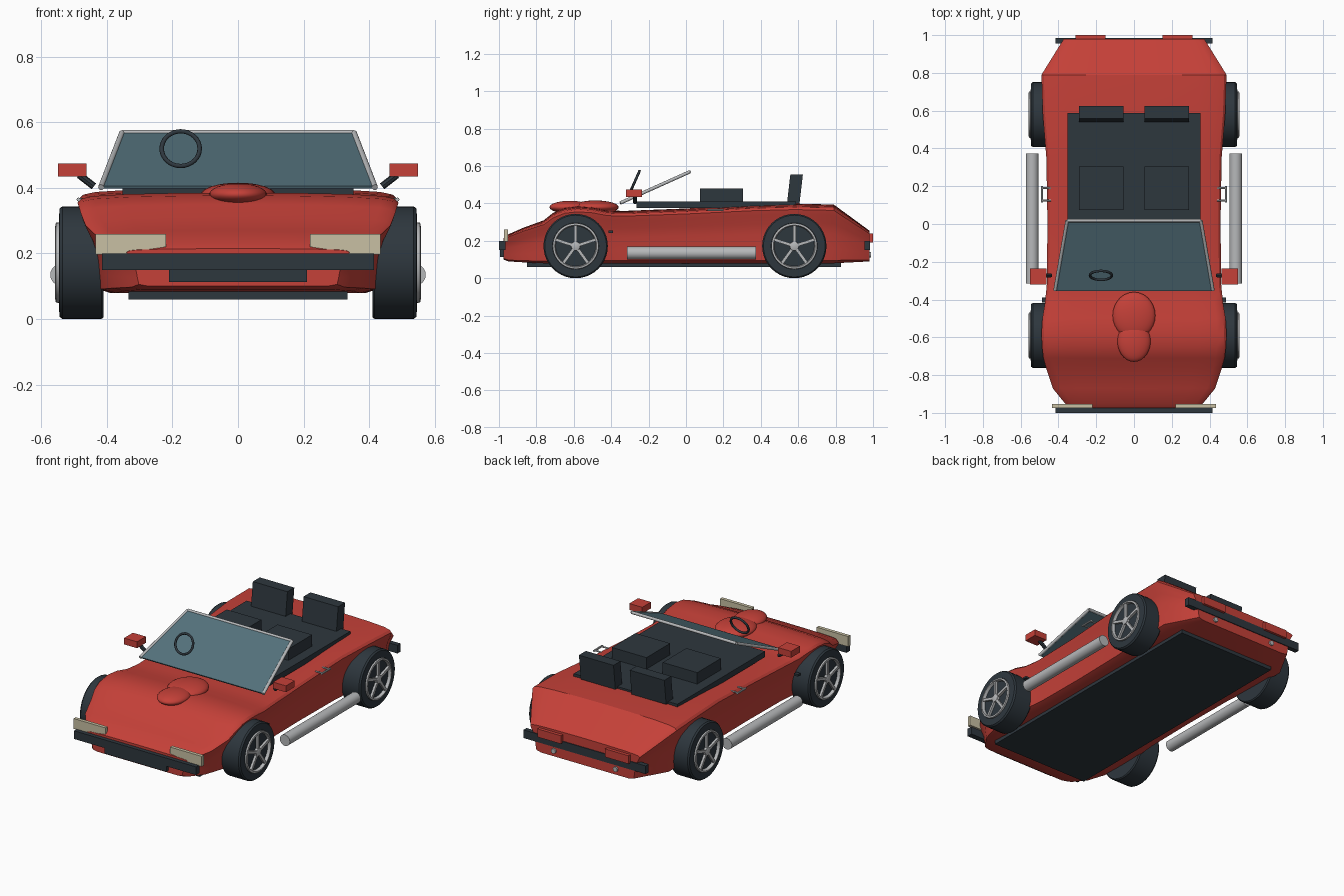
import bpy, bmesh, math
from mathutils import Vector, Matrix

if "Cube" in bpy.data.objects:
    bpy.data.objects.remove(bpy.data.objects["Cube"])


def material(name, rgb):
    m = bpy.data.materials.new(name)
    m.diffuse_color = (*rgb, 1)
    m.use_nodes = True
    m.node_tree.nodes["Principled BSDF"].inputs["Base Color"].default_value = m.diffuse_color
    return m


RED = material("red paint", (0.56, 0.052, 0.04))
DARK = material("dark trim", (0.027, 0.038, 0.048))
SILVER = material("silver metal", (0.47, 0.48, 0.49))
GLASS = material("tinted glass", (0.09, 0.17, 0.205))
CREAM = material("headlight cream", (0.58, 0.53, 0.37))


def finish(name, bm, mat, smooth=None):
    bmesh.ops.recalc_face_normals(bm, faces=bm.faces)
    me = bpy.data.meshes.new(name)
    bm.to_mesh(me)
    bm.free()
    me.materials.append(mat)
    ob = bpy.data.objects.new(name, me)
    bpy.context.collection.objects.link(ob)
    if smooth:
        bpy.ops.object.select_all(action='DESELECT')
        ob.select_set(True)
        bpy.context.view_layer.objects.active = ob
        bpy.ops.object.shade_smooth_by_angle(angle=math.radians(smooth))
    return ob


def box(name, mat, lo, hi, shear_y=0):
    """Box between two corners; the top can be shifted along y."""
    bm = bmesh.new()
    bmesh.ops.create_cube(bm, size=1)
    lo, hi = Vector(lo), Vector(hi)
    for v in bm.verts:
        top = v.co.z > 0
        v.co = [lo[i] + (v.co[i] + 0.5) * (hi[i] - lo[i]) for i in range(3)]
        v.co.y += shear_y * top
    return finish(name, bm, mat)


def rod(name, mat, a, b, r, segs=16):
    bm = bmesh.new()
    a, b = Vector(a), Vector(b)
    d = b - a
    mtx = Matrix.Translation((a + b) / 2) @ d.to_track_quat('Z', 'Y').to_matrix().to_4x4()
    bmesh.ops.create_cone(bm, cap_ends=True, segments=segs, radius1=r, radius2=r,
                          depth=d.length, matrix=mtx)
    return finish(name, bm, mat, 40)


def prism(name, mat, pts, y0, y1):
    """Extrude an (x, z) outline along y."""
    bm = bmesh.new()
    f = bm.faces.new([bm.verts.new((x, y0, z)) for x, z in pts])
    ext = bmesh.ops.extrude_face_region(bm, geom=[f])
    for v in ext["geom"]:
        if isinstance(v, bmesh.types.BMVert):
            v.co.y = y1
    return finish(name, bm, mat)


def rings(name, mat, loops, smooth, closed=False):
    """Skin a row of equal point loops, capping both ends or closing the row."""
    bm = bmesh.new()
    rows = [[bm.verts.new(p) for p in loop] for loop in loops]
    n = len(rows[0])
    pairs = list(zip(rows, rows[1:])) + ([(rows[-1], rows[0])] if closed else [])
    for r0, r1 in pairs:
        for i in range(n):
            j = (i + 1) % n
            bm.faces.new((r0[i], r0[j], r1[j], r1[i]))
    if not closed:
        bm.faces.new(rows[0])
        bm.faces.new(rows[-1])
    return finish(name, bm, mat, smooth)


def lathe_x(name, mat, profile, cy, cz, segs=40, closed=False):
    """Revolve (x, radius) points about an axle along x."""
    loops = [[(x, cy + r * math.cos(k * math.tau / segs), cz + r * math.sin(k * math.tau / segs))
              for k in range(segs)] for x, r in profile]
    return rings(name, mat, loops, 35, closed)


# Body shell: stations of (y, half width, top height, bottom height)
stations = [
    (-0.975, 0.34, 0.215, 0.10), (-0.95, 0.365, 0.235, 0.09), (-0.87, 0.43, 0.27, 0.085),
    (-0.76, 0.466, 0.31, 0.08), (-0.71, 0.48, 0.35, 0.08), (-0.65, 0.487, 0.377, 0.08),
    (-0.58, 0.49, 0.386, 0.08), (-0.50, 0.485, 0.38, 0.08), (-0.42, 0.472, 0.363, 0.08),
    (-0.33, 0.462, 0.36, 0.08), (0.0, 0.458, 0.373, 0.08), (0.35, 0.464, 0.392, 0.08),
    (0.58, 0.483, 0.399, 0.08), (0.79, 0.49, 0.394, 0.08), (0.98, 0.372, 0.255, 0.09)]
# Half section: (width fraction, drop below top as fraction of height)
section = [(0.35, 0.004), (0.7, 0.016), (0.9, 0.035), (0.975, 0.06), (1.0, 0.10), (0.985, 0.18),
           (0.945, 0.33), (0.92, 0.5), (0.905, 0.75), (0.89, 0.95), (0.80, 1.0)]
body = []
for y, w, t, b in stations:
    half = [(f * w, y, t - d * (t - b)) for f, d in section]
    body.append([(0, y, t)] + half + [(-x, yy, z) for x, yy, z in reversed(half)])
rings("body_shell", RED, body, 32)

# Hood bulge from two overlapping ellipsoids
for name, cy, size in (("hood_bulge_rear", -0.485, (0.113, 0.125, 0.036)),
                       ("hood_bulge_front", -0.62, (0.088, 0.11, 0.034))):
    bm = bmesh.new()
    bmesh.ops.create_uvsphere(bm, u_segments=28, v_segments=16, radius=1, matrix=Matrix.Translation(
        (0, cy, 0.38)) @ Matrix.Diagonal((*size, 1)))
    finish(name, bm, RED, 60)

# Underbody and cockpit floor
box("underbody_panel", DARK, (-0.335, -0.85, 0.06), (0.335, 0.83, 0.086))
box("cockpit_floor", DARK, (-0.352, -0.265, 0.375), (0.352, 0.587, 0.41))

# Bumpers
box("front_bumper", DARK, (-0.415, -1.0, 0.15), (0.415, -0.965, 0.2))
box("front_grille", DARK, (-0.21, -0.995, 0.113), (0.21, -0.96, 0.152))
box("rear_bumper", DARK, (-0.415, 0.955, 0.15), (0.415, 0.985, 0.2))

# Windshield glass and frame
base_y, base_z, top_y, top_z = -0.352, 0.402, 0.018, 0.568
corners = [(-0.418, base_y, base_z), (0.418, base_y, base_z),
           (0.354, top_y, top_z), (-0.354, top_y, top_z)]
off = Vector((0, -(top_z - base_z), top_y - base_y)).normalized() * 0.004
rings("windshield_glass", GLASS,
      [[Vector(c) - off for c in corners], [Vector(c) + off for c in corners]], None)
rod("windshield_top_rail", SILVER, corners[2], corners[3], 0.009)

# Steering wheel
tilt = Matrix.Translation((-0.175, -0.272, 0.52)) @ Matrix.Rotation(math.radians(66), 4, 'X')
loops = []
for k in range(32):
    a = k * math.tau / 32
    loops.append([tilt @ Vector(((0.058 + 0.007 * math.cos(q)) * math.cos(a),
                                 (0.058 + 0.007 * math.cos(q)) * math.sin(a),
                                 0.007 * math.sin(q)))
                  for q in [i * math.tau / 8 for i in range(8)]])
rings("steering_wheel", DARK, loops, 60, closed=True)

# Parts repeated on both sides
for s, side in ((1, "right"), (-1, "left")):
    def sbox(name, mat, lo, hi, shear=0):
        x0, x1 = sorted((s * lo[0], s * hi[0]))
        box(f"{side}_{name}", mat, (x0, *lo[1:]), (x1, *hi[1:]), shear)

    rod(f"{side}_windshield_post", SILVER, (s * 0.418, base_y, base_z),
        (s * 0.354, top_y, top_z), 0.009)
    # Seats
    sbox("seat_cushion", DARK, (0.055, 0.075, 0.40), (0.29, 0.305, 0.48))
    sbox("seat_back", DARK, (0.055, 0.54, 0.40), (0.29, 0.607, 0.555), 0.018)
    # Side exhaust pipe and rear tips
    rod(f"{side}_side_pipe", SILVER, (s * 0.539, -0.315, 0.135), (s * 0.539, 0.373, 0.135), 0.034, 24)
    rod(f"{side}_exhaust_tip", SILVER, (s * 0.21, 0.94, 0.125), (s * 0.21, 0.99, 0.125), 0.015)
    # Lamps
    prism(f"{side}_headlight", CREAM, [(s * x, z) for x, z in (
        (0.435, 0.26), (0.22, 0.26), (0.22, 0.22), (0.305, 0.208), (0.318, 0.197), (0.435, 0.197))],
        -0.974, -0.953)
    sbox("tail_light", RED, (0.15, 0.97, 0.19), (0.31, 1.0, 0.24))
    sbox("side_marker", DARK, (0.46, -0.415, 0.243), (0.488, -0.39, 0.255))
    # Mirror and door handle
    sbox("mirror", RED, (0.462, -0.32, 0.435), (0.55, -0.235, 0.474))
    rod(f"{side}_mirror_stalk", DARK, (s * 0.44, -0.272, 0.405), (s * 0.485, -0.272, 0.44), 0.011, 8)
    rod(f"{side}_door_handle", SILVER, (s * 0.487, 0.115, 0.365), (s * 0.487, 0.2, 0.365), 0.006, 8)
    for y in (0.125, 0.19):
        rod(f"{side}_handle_mount", SILVER, (s * 0.44, y, 0.365), (s * 0.487, y, 0.365), 0.005, 8)

    # Wheels: tyre, rim ring, hub and five spokes
    for cy, end in ((-0.59, "front"), (0.579, "rear")):
        tag, cz = f"{side}_{end}", 0.172
        lathe_x(f"{tag}_tyre", DARK, [(s * x, r) for x, r in (
            (0.41, 0.12), (0.41, 0.166), (0.417, 0.172), (0.536, 0.172), (0.545, 0.165),
            (0.547, 0.124), (0.54, 0.115))], cy, cz)
        lathe_x(f"{tag}_rim", SILVER, [(s * x, r) for x, r in (
            (0.535, 0.124), (0.556, 0.122), (0.558, 0.112), (0.535, 0.106))], cy, cz, closed=True)
        lathe_x(f"{tag}_hub", SILVER, [(s * x, r) for x, r in (
            (0.53, 0.026), (0.555, 0.024), (0.559, 0.012))], cy, cz, 20)
        bm = bmesh.new()
        for k in range(5):
            m = (Matrix.Translation((s * 0.546, cy, cz)) @ Matrix.Rotation(k * math.tau / 5, 4, 'X')
                 @ Matrix.Translation((0, 0, 0.064)) @ Matrix.Diagonal((0.016, 0.016, 0.1, 1)))
            bmesh.ops.create_cube(bm, size=1, matrix=m)
        finish(f"{tag}_spokes", bm, SILVER)
